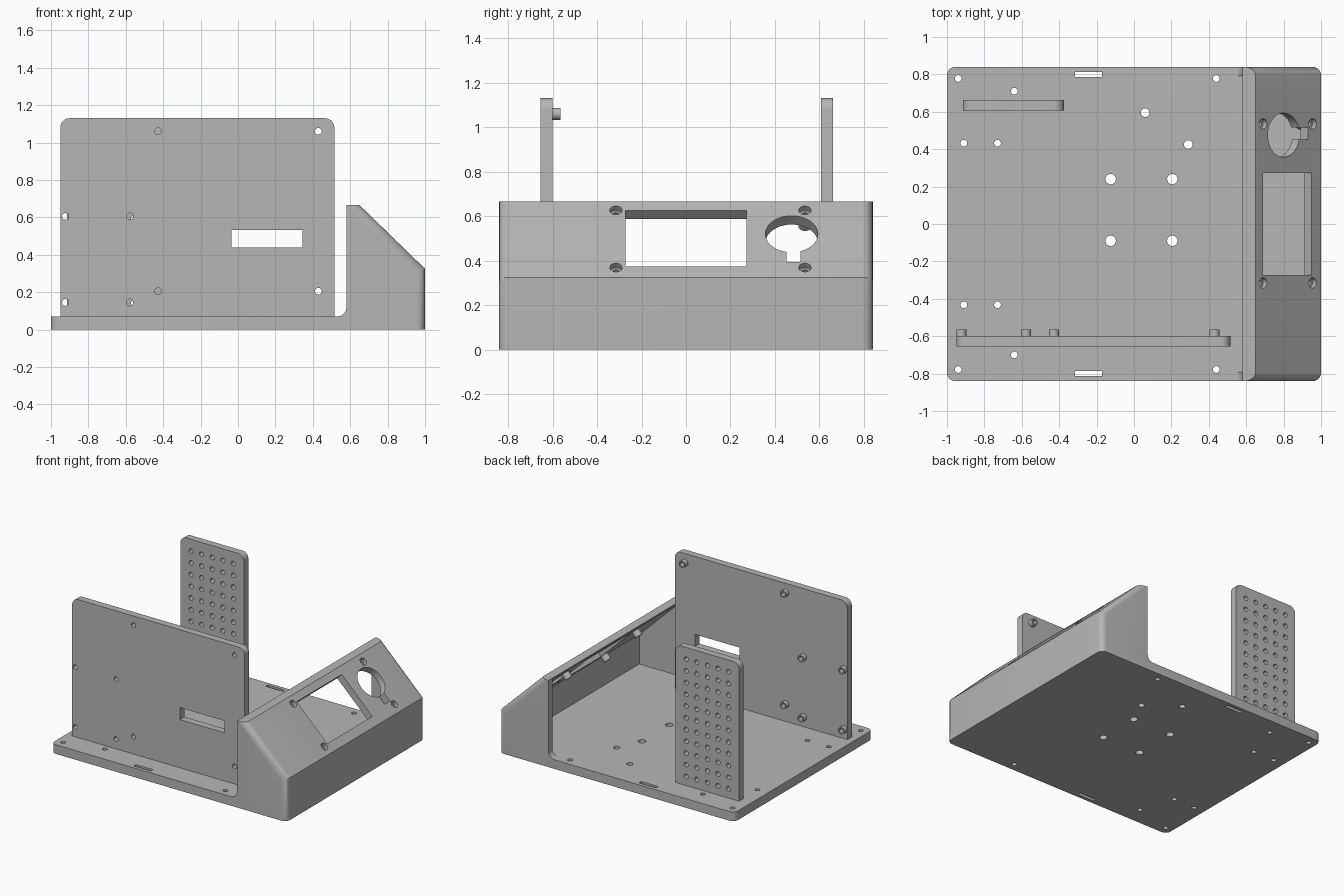
import bpy, bmesh, math
from mathutils import Matrix, Vector

if "Cube" in bpy.data.objects:
    bpy.data.objects.remove(bpy.data.objects["Cube"], do_unlink=True)

grey = bpy.data.materials.new("matte grey")
grey.use_nodes = True
grey.diffuse_color = (0.47, 0.47, 0.47, 1)
grey.node_tree.nodes["Principled BSDF"].inputs["Base Color"].default_value = grey.diffuse_color


def frame(u, v, w, origin=(0, 0, 0)):
    m = Matrix((u, v, w)).transposed().to_4x4()
    m.translation = Vector(origin)
    return m


# Sketch planes: (u, v) outline, extruded along w
PLAN = Matrix.Identity(4)
FRONT = frame((1, 0, 0), (0, 0, 1), (0, 1, 0))
down = Vector((0.35, 0, -0.34)).normalized()
normal = Vector((-down.z, 0, down.x))
SLOPE = frame((0, 1, 0), down, normal, (0.65, 0, 0.665))


def arc(cx, cy, r, a0=0, a1=360, n=24):
    full = a1 - a0 == 360
    angles = [math.radians(a0 + (a1 - a0) * i / n) for i in range(n if full else n + 1)]
    return [(cx + r * math.cos(a), cy + r * math.sin(a)) for a in angles]


def rect(x0, y0, x1, y1):
    return [(x0, y0), (x1, y0), (x1, y1), (x0, y1)]


def prisms(name, plane, solids, bevel_rule=None):
    """One object made of extruded outlines: (points, start, end)."""
    bm = bmesh.new()
    for pts, lo, hi in solids:
        a, b = ([bm.verts.new(plane @ Vector((u, v, w))) for u, v in pts] for w in (lo, hi))
        bm.faces.new(a)
        bm.faces.new(b)
        for i in range(len(pts)):
            j = (i + 1) % len(pts)
            bm.faces.new((a[i], a[j], b[j], b[i]))
    bmesh.ops.recalc_face_normals(bm, faces=bm.faces)
    if bevel_rule:
        edges = [e for e in bm.edges if bevel_rule(*(v.co for v in e.verts))]
        bmesh.ops.bevel(bm, geom=edges, offset=0.045, segments=6, profile=0.5,
                        affect='EDGES', clamp_overlap=True)
    mesh = bpy.data.meshes.new(name)
    bm.to_mesh(mesh)
    bm.free()
    mesh.materials.append(grey)
    ob = bpy.data.objects.new(name, mesh)
    bpy.context.collection.objects.link(ob)
    return ob


def cut(ob, plane, solids):
    cutter = prisms("cutter", plane, solids)
    cutter.hide_render = True
    mod = ob.modifiers.new("cut", 'BOOLEAN')
    mod.operation, mod.solver, mod.object = 'DIFFERENCE', 'EXACT', cutter
    bpy.context.view_layer.objects.active = ob
    bpy.ops.object.modifier_apply(modifier=mod.name)
    bpy.data.objects.remove(cutter, do_unlink=True)


def rounds(points, r, lo, hi):
    return [(arc(u, v, r), lo, hi) for u, v in points]


# Base plate and wedge console in one profile
T = 0.07
profile = [(-1, 0), (1, 0), (1, 0.325), (0.65, 0.665), (0.58, 0.665)]
profile += arc(0.53, T + 0.05, 0.05, 0, -90, 8) + [(-1, T)]


def outer_edge(a, b):
    if abs(a.y - b.y) > 0.01:
        return False
    upright = abs(a.x - b.x) < 0.001 and abs(a.x) > 0.99
    slope = min(a.x, b.x) > 0.64 and abs(a.x - b.x) > 0.3 and max(a.z, b.z) > 0.6
    return upright or slope


body = prisms("base_and_console", FRONT, [(profile, -0.84, 0.84)], outer_edge)

# Hollow console, open towards the plate
PANEL = 0.055
inner = Vector((0.65, 0, 0.665)) - normal * PANEL
rise = down.z / down.x
cavity = [(0.5, T), (0.95, T), (0.95, inner.z + (0.95 - inner.x) * rise),
          (0.575, inner.z + (0.575 - inner.x) * rise), (0.5, 0.66)]
cut(body, FRONT, [(cavity, -0.79, 0.79)])

# Mounting holes and strap slots in the plate
small = [(-0.64, 0.71), (-0.64, -0.7)]
for s in (-1, 1):
    small += [(x, s * 0.778) for x in (-0.94, 0.44)]
    small += [(x, s * 0.432) for x in (-0.91, -0.73)]
large = [(x, y) for x in (-0.125, 0.205) for y in (-0.09, 0.24)]
cut(body, PLAN, rounds(small, 0.018, -0.1, 0.1)
    + rounds([(0.06, 0.595), (0.29, 0.425)], 0.023, -0.1, 0.1)
    + rounds(large, 0.028, -0.1, 0.1)
    + [(rect(-0.315, s * 0.8 - 0.013, -0.17, s * 0.8 + 0.013), -0.1, 0.1) for s in (-1, 1)])

# Display window, round control opening with its key slot, and screw holes
screws = [(y, v) for y in (-0.315, 0.535) for v in (0.056, 0.425)]
cut(body, SLOPE, [(rect(-0.273, 0.056, 0.273, 0.418), -0.12, 0.05),
                  (arc(0.475, 0.209, 0.118, n=40), -0.12, 0.05)]
    + rounds(screws, 0.028, -0.03, 0.05))
cut(body, SLOPE, [(rect(0.452, 0.3, 0.515, 0.39), -0.12, 0.05)])
cut(body, SLOPE, rounds(screws, 0.017, -0.12, 0.05))
console_standoffs = prisms("console_standoffs", SLOPE,
                           rounds(screws, 0.03, -PANEL - 0.045, -PANEL + 0.005))
cut(console_standoffs, SLOPE, rounds(screws, 0.017, -0.2, 0.05))


def panel(name, x0, x1, y0, y1, top=1.13, r=0.05):
    outline = [(x0, T), (x1, T)] + arc(x1 - r, top - r, r, 0, 90, 8)
    outline += arc(x0 + r, top - r, r, 90, 180, 8)
    return prisms(name, FRONT, [(outline, y0, y1)])


# Upright front panel with cable slot and board standoffs
front = panel("front_panel", -0.95, 0.515, -0.655, -0.6)
mounts = [(x, z) for x in (-0.428, 0.43) for z in (0.205, 1.06)]
mounts += [(x, z) for x in (-0.923, -0.578) for z in (0.145, 0.605)]
standoffs = prisms("front_panel_standoffs", FRONT, rounds(mounts, 0.027, -0.605, -0.565))
for ob in (front, standoffs):
    cut(ob, FRONT, rounds(mounts, 0.018, -0.7, -0.5))
cut(front, FRONT, [(rect(-0.035, 0.44, 0.345, 0.532), -0.7, -0.5)])

# Perforated rear panel
rear = panel("perforated_rear_panel", -0.915, -0.375, 0.608, 0.662)
grid = [(-0.645 + 0.09 * i, 1.04 - 0.09 * k) for i in range(-2, 3) for k in range(11)]
cut(rear, FRONT, rounds(grid, 0.018, 0.55, 0.72))

# Smooth the curved walls, keep corners crisp
for ob in (body, console_standoffs, front, standoffs, rear):
    bpy.ops.object.select_all(action='DESELECT')
    ob.select_set(True)
    bpy.context.view_layer.objects.active = ob
    bpy.ops.object.shade_smooth_by_angle(angle=math.radians(30))
